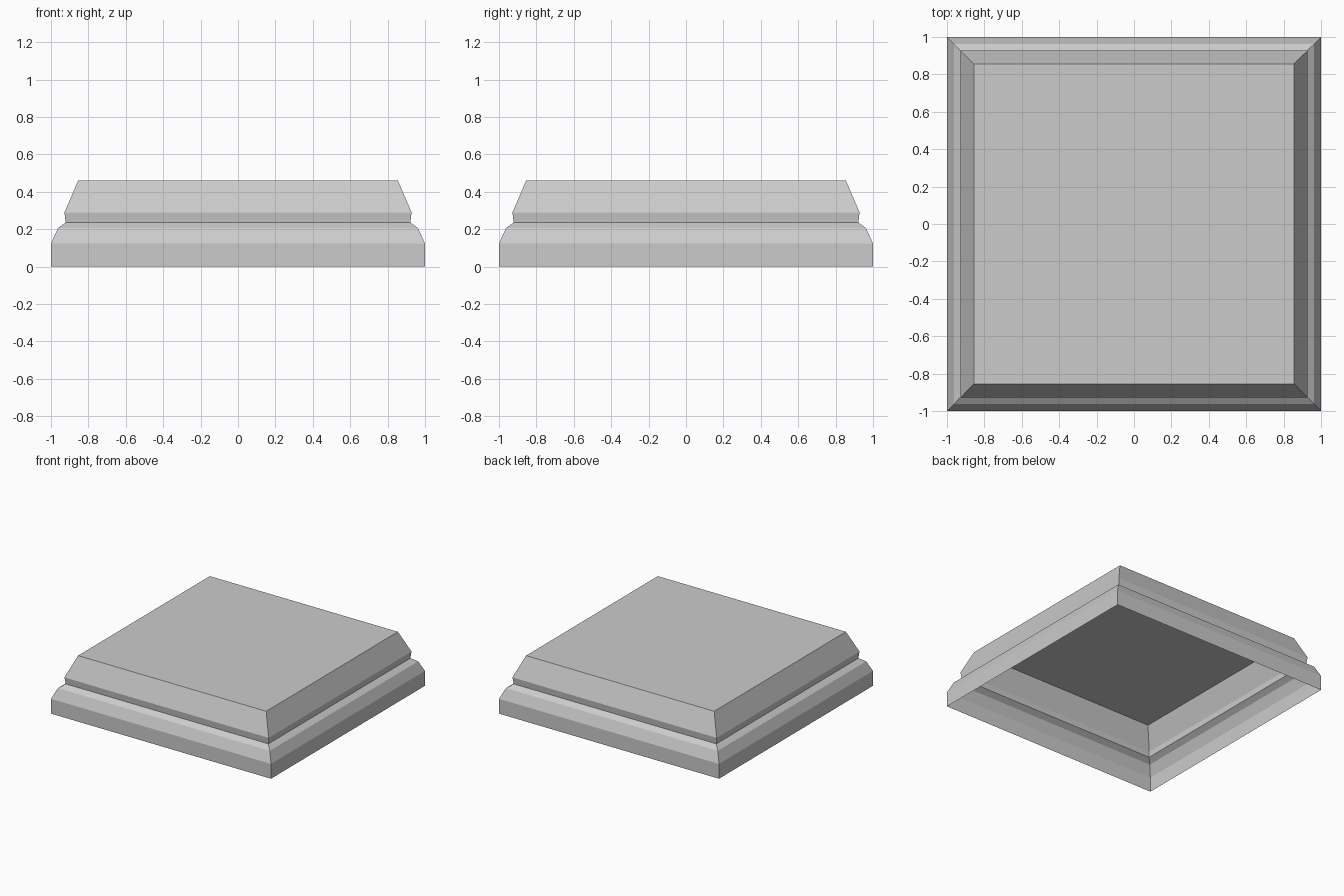
import bpy
import bmesh

if "Cube" in bpy.data.objects:
    bpy.data.objects.remove(bpy.data.objects["Cube"])

# Moulding profile: (half width, height) from the ground to the top edge
PROFILE = [(1.0, 0.0), (1.0, 0.122), (0.963, 0.205),
           (0.921, 0.235), (0.928, 0.289), (0.855, 0.46)]
CORNERS = [(-1, -1), (1, -1), (1, 1), (-1, 1)]

bm = bmesh.new()

# Square rings following the profile
rings = [[bm.verts.new((sx * r, sy * r, z)) for sx, sy in CORNERS]
         for r, z in PROFILE]

# Moulded sides, mitred at the corners
for low, high in zip(rings, rings[1:]):
    for i in range(4):
        j = (i + 1) % 4
        bm.faces.new((low[i], low[j], high[j], high[i]))

# Flat top; the underside stays open and hollow
bm.faces.new(rings[-1])

mesh = bpy.data.meshes.new("square_plinth")
bm.to_mesh(mesh)
bm.free()
plinth = bpy.data.objects.new("square_plinth", mesh)
bpy.context.collection.objects.link(plinth)
